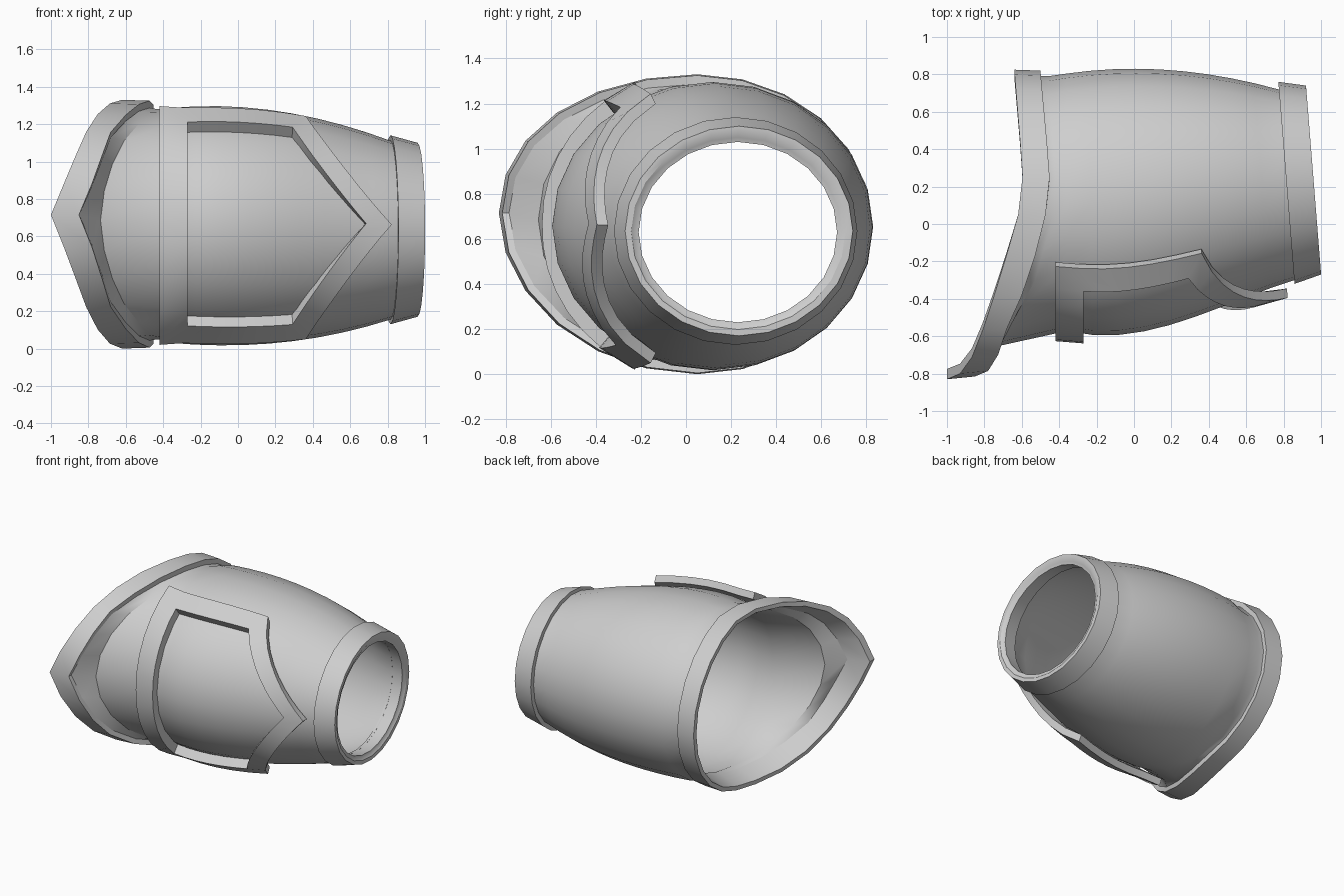
import bpy, bmesh, math
from mathutils import Vector

cube = bpy.data.objects.get("Cube")
if cube:
    bpy.data.objects.remove(cube)

SIDES = 24
mat = bpy.data.materials.new("light grey")
mat.use_nodes = True
GREY = (0.62, 0.62, 0.62, 1)
mat.diffuse_color = GREY
mat.node_tree.nodes["Principled BSDF"].inputs["Base Color"].default_value = GREY


def loft(name, rings):
    """Skin a closed sequence of rings into a hollow shell."""
    bm = bmesh.new()
    rows = [[bm.verts.new(p) for p in ring] for ring in rings]
    for i, a in enumerate(rows):
        b = rows[(i + 1) % len(rows)]
        n = len(a)
        for j in range(n):
            k = (j + 1) % n
            bm.faces.new((a[j], a[k], b[k], b[j]))
    bmesh.ops.recalc_face_normals(bm, faces=bm.faces)
    mesh = bpy.data.meshes.new(name)
    bm.to_mesh(mesh)
    bm.free()
    mesh.materials.append(mat)
    obj = bpy.data.objects.new(name, mesh)
    bpy.context.collection.objects.link(obj)
    bpy.ops.object.select_all(action='DESELECT')
    obj.select_set(True)
    bpy.context.view_layer.objects.active = obj
    bpy.ops.object.shade_smooth_by_angle(angle=math.radians(32))


def lerp_table(table, v):
    if v <= table[0][0]:
        return table[0][1]
    for (a, fa), (b, fb) in zip(table, table[1:]):
        if v <= b:
            return fa + (fb - fa) * (v - a) / (b - a)
    return table[-1][1]


# Barrel sections: x, centre y, centre z, half width, half height, tilt
STATIONS = [(-0.45, 0.125, 0.658, 0.665, 0.618, 0.0),
            (0.0, 0.125, 0.655, 0.705, 0.637, -0.03),
            (0.4, 0.175, 0.645, 0.63, 0.59, -0.06),
            (0.815, 0.21, 0.633, 0.51, 0.478, -0.085)]


def section(x):
    """Smooth interpolation of the barrel sections."""
    out = [0.0] * 5
    for i, s in enumerate(STATIONS):
        w = 1.0
        for j, o in enumerate(STATIONS):
            if j != i:
                w *= (x - o[0]) / (s[0] - o[0])
        for k in range(5):
            out[k] += w * s[k + 1]
    return out


def on_barrel(x, t, off=0.0):
    """Point on the barrel; t is the angle up from the front."""
    cy, cz, ry, rz, tilt = section(x)
    dy = -(ry + off) * math.cos(t)
    return Vector((x + tilt * dy, cy + dy, cz + (rz + off) * math.sin(t)))


ANGLES = [2 * math.pi * i / SIDES for i in range(SIDES)]


def barrel_ring(x, off=0.0):
    return [on_barrel(x, t, off) for t in ANGLES]


def tilted_ring(x, cy, cz, ry, rz, tilt=-0.08):
    return [Vector((x - tilt * ry * math.cos(t), cy - ry * math.cos(t),
                    cz + rz * math.sin(t))) for t in ANGLES]


# Flared end: x of each edge as a function of y on the collar's outer rim
MID_Y = 0.05
FRONT, BACK = -0.83, 0.825
FLARE = [(-0.83, -0.735), (-0.8, -0.715), (-0.71, -0.67), (-0.39, -0.53),
         (0.05, -0.43), (0.27, -0.42), (0.82, -0.46)]
INNER_EDGE = [(-0.83, -0.85), (-0.8, -0.78), (-0.71, -0.725), (-0.57, -0.68),
              (-0.3, -0.56), (0.1, -0.46), (0.27, -0.45), (0.82, -0.5)]
OPEN_EDGE = [(-0.83, -1.0), (-0.8, -0.93), (-0.71, -0.865), (-0.57, -0.81),
             (-0.3, -0.72), (0.1, -0.605), (0.27, -0.595), (0.82, -0.64)]


def flared_ring(edge, front, back, rz, lift=0.05):
    """Egg-shaped ring whose x follows the edge, peaked at the front."""
    ring = []
    for t in ANGLES:
        c = math.cos(t)
        y = MID_Y - c * (MID_Y - front if c > 0 else back - MID_Y)
        rim = MID_Y - c * (MID_Y - FRONT if c > 0 else BACK - MID_Y)
        ring.append(Vector((lerp_table(edge, rim), y, 0.665
                            + rz * math.sin(t) + lift * max(0.0, c) ** 2)))
    return ring


# Barrel shell, outside then back along the inside
xs = [-0.36 + i * 1.175 / 9 for i in range(10)]
outer = [barrel_ring(x) for x in xs]
inner = [barrel_ring(x, -0.04) for x in reversed(xs)]
inside_end = flared_ring(INNER_EDGE, -0.72, 0.75, 0.585)
loft("forearm_shell",
     [flared_ring(INNER_EDGE, -0.785, 0.79, 0.622),
      flared_ring(FLARE, -0.655, 0.79, 0.615, 0.02)] + outer
     + [tilted_ring(0.86, 0.22, 0.633, 0.50, 0.465),
        tilted_ring(0.86, 0.225, 0.633, 0.452, 0.412)]
     + inner + [flared_ring(FLARE, -0.615, 0.75, 0.575, 0.02), inside_end])

# Wrist band with a stepped rim
loft("wrist_band",
     [tilted_ring(0.815, 0.22, 0.635, 0.50, 0.465),
      tilted_ring(0.815, 0.22, 0.635, 0.54, 0.505),
      tilted_ring(0.96, 0.235, 0.635, 0.505, 0.465),
      tilted_ring(0.96, 0.232, 0.633, 0.475, 0.435),
      tilted_ring(0.95, 0.23, 0.63, 0.46, 0.42),
      tilted_ring(0.945, 0.23, 0.63, 0.44, 0.40),
      tilted_ring(0.84, 0.225, 0.633, 0.455, 0.415)])

# Pointed elbow collar
loft("elbow_collar",
     [inside_end,
      flared_ring(INNER_EDGE, -0.815, 0.82, 0.66),
      flared_ring(OPEN_EDGE, FRONT, BACK, 0.665),
      flared_ring(OPEN_EDGE, -0.775, 0.79, 0.635)])


# Raised frame on the front: outlines as (x, angle), straight from the front
def outline(left, corner, tip, low, high):
    lo, hi = math.sin(math.radians(-low)), math.sin(math.radians(high))
    pts = [(left, lo), (left, hi), (corner, hi), (tip, 0.05), (corner, lo)]
    counts = [12, 6, 8, 8, 6]
    path = []
    for i, n in enumerate(counts):
        (xa, sa), (xb, sb) = pts[i], pts[(i + 1) % len(pts)]
        for k in range(n):
            f = k / n
            t = math.asin(sa + (sb - sa) * f)
            if i == 0:
                t = math.radians(-low + (low + high) * f)
            path.append((xa + (xb - xa) * f, t))
    return path


def frame_ring(path, off):
    ring = []
    for x, t in path:
        _, _, ry, _, tilt = section(x)
        rise = (0.03 * max(0.0, (x - 0.4) / 0.4)
                + 0.025 * max(0.0, (-0.27 - x) / 0.15)
                + 0.022 * abs(math.sin(t)))
        ring.append(on_barrel(x + tilt * ry * math.cos(t), t, off + rise))
    return ring


rim = outline(-0.42, 0.36, 0.815, 63, 63)
window = outline(-0.27, 0.29, 0.68, 50, 52)
loft("front_frame", [frame_ring(rim, 0.0), frame_ring(rim, 0.05),
                     frame_ring(window, 0.05), frame_ring(window, -0.02)])
